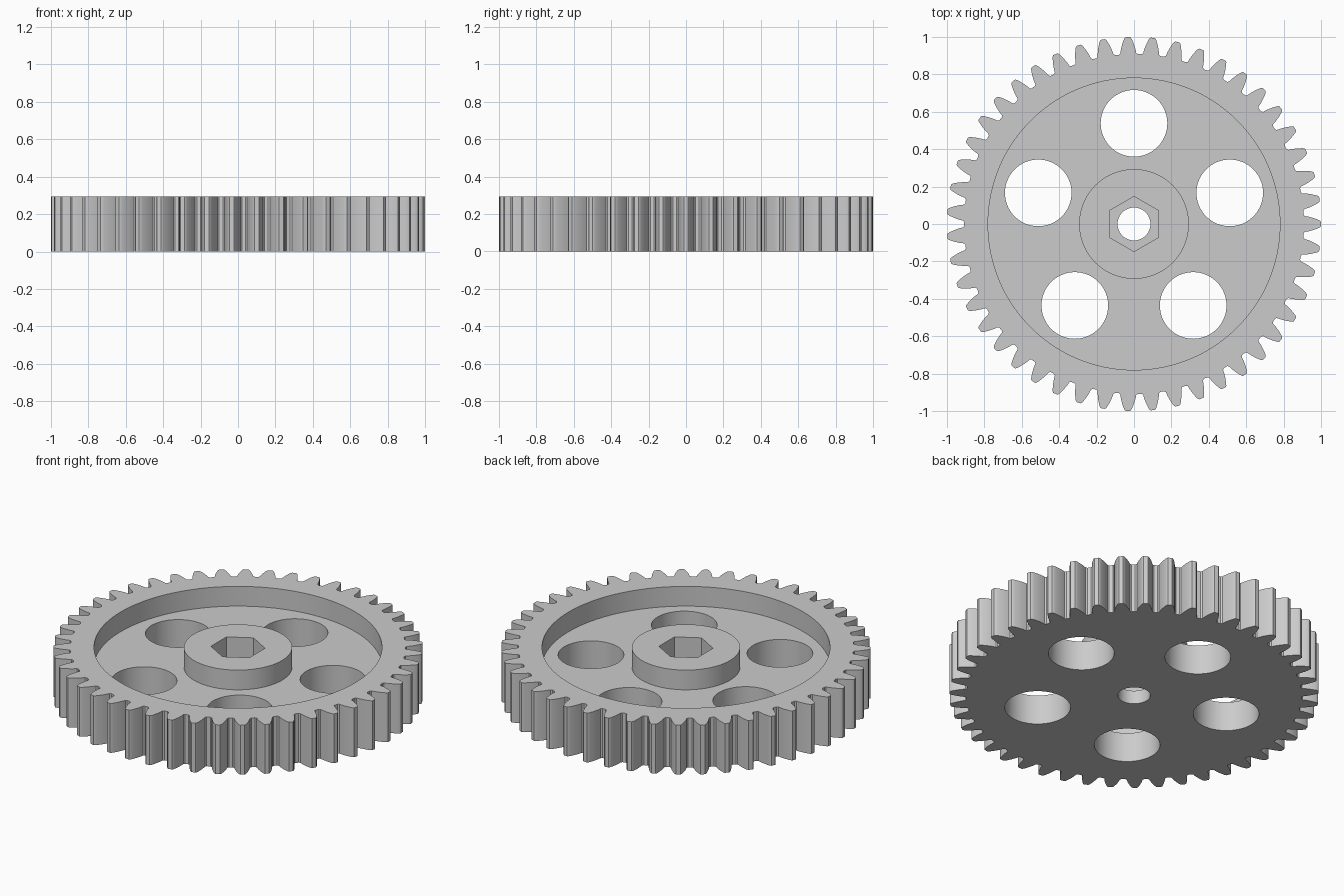
import bpy
import bmesh
from math import acos, cos, pi, radians, sin, tan

if "Cube" in bpy.data.objects:
    bpy.data.objects.remove(bpy.data.objects["Cube"], do_unlink=True)

TEETH = 47
HEIGHT = 0.295
WEB = 0.177          # top of the recessed web
TIP, ROOT = 1.0, 0.908
PITCH = TIP * TEETH / (TEETH + 2)
PRESSURE = radians(20)
BASE = PITCH * cos(PRESSURE)

grey = bpy.data.materials.new("Light grey plastic")
grey.use_nodes = True
grey.diffuse_color = (0.6, 0.6, 0.6, 1)
grey.node_tree.nodes["Principled BSDF"].inputs["Base Color"].default_value = (0.6, 0.6, 0.6, 1)


def prism(name, outline, z0, z1):
    """Extrude a closed outline between two heights."""
    bm = bmesh.new()
    face = bm.faces.new([bm.verts.new((x, y, z0)) for x, y in outline])
    grown = bmesh.ops.extrude_face_region(bm, geom=[face])["geom"]
    for v in grown:
        if isinstance(v, bmesh.types.BMVert):
            v.co.z = z1
    bmesh.ops.recalc_face_normals(bm, faces=bm.faces)
    mesh = bpy.data.meshes.new(name)
    bm.to_mesh(mesh)
    bm.free()
    obj = bpy.data.objects.new(name, mesh)
    bpy.context.collection.objects.link(obj)
    mesh.materials.append(grey)
    return obj


def ring(radius, sides=96, cx=0, cy=0, turn=0):
    return [(cx + radius * cos(turn + 2 * pi * i / sides),
             cy + radius * sin(turn + 2 * pi * i / sides)) for i in range(sides)]


def combine(target, tool, operation):
    """Apply a boolean and remove the tool."""
    mod = target.modifiers.new(operation, "BOOLEAN")
    mod.operation, mod.solver, mod.object = operation, "EXACT", tool
    bpy.context.view_layer.objects.active = target
    bpy.ops.object.modifier_apply(modifier=mod.name)
    bpy.data.objects.remove(tool, do_unlink=True)


def involute(angle):
    return tan(angle) - angle


def half_angle(r):
    """Half the angle a tooth spans at radius r."""
    return pi / (2 * TEETH) + involute(PRESSURE) - involute(acos(BASE / r))


# Toothed blank with involute flanks and slightly rounded tips and roots
flank = [(ROOT, half_angle(ROOT) + 0.008)]
flank += [(r, half_angle(r)) for r in (0.914, 0.935, 0.96, 0.985)]
flank += [(0.995, half_angle(0.995) - 0.001), (TIP, half_angle(TIP) - 0.004)]
tooth = [(r, -a) for r, a in flank] + [(r, a) for r, a in reversed(flank)]
outline = [(r * cos(a + 2 * pi * k / TEETH), r * sin(a + 2 * pi * k / TEETH))
           for k in range(TEETH) for r, a in tooth]
gear = prism("gear_wheel", outline, 0, HEIGHT)

# Recessed face with the central hub standing in it
combine(gear, prism("recess", ring(0.78, 128), WEB, HEIGHT + 0.1), "DIFFERENCE")
combine(gear, prism("hub", ring(0.293), WEB - 0.05, HEIGHT), "UNION")

# Hexagonal nut pocket over a round bore
combine(gear, prism("nut_pocket", ring(0.147, 6, turn=pi / 2), 0.08, HEIGHT + 0.1), "DIFFERENCE")
combine(gear, prism("bore", ring(0.088, 48), -0.1, HEIGHT + 0.1), "DIFFERENCE")

# Five lightening holes
for k in range(5):
    a = pi / 2 + 2 * pi * k / 5
    hole = ring(0.178, 64, 0.538 * cos(a), 0.538 * sin(a))
    combine(gear, prism("web_hole", hole, -0.1, HEIGHT + 0.1), "DIFFERENCE")

# Smooth curved walls, crisp rims
bpy.ops.object.select_all(action="DESELECT")
gear.select_set(True)
bpy.context.view_layer.objects.active = gear
bpy.ops.object.shade_smooth_by_angle(angle=radians(25))
